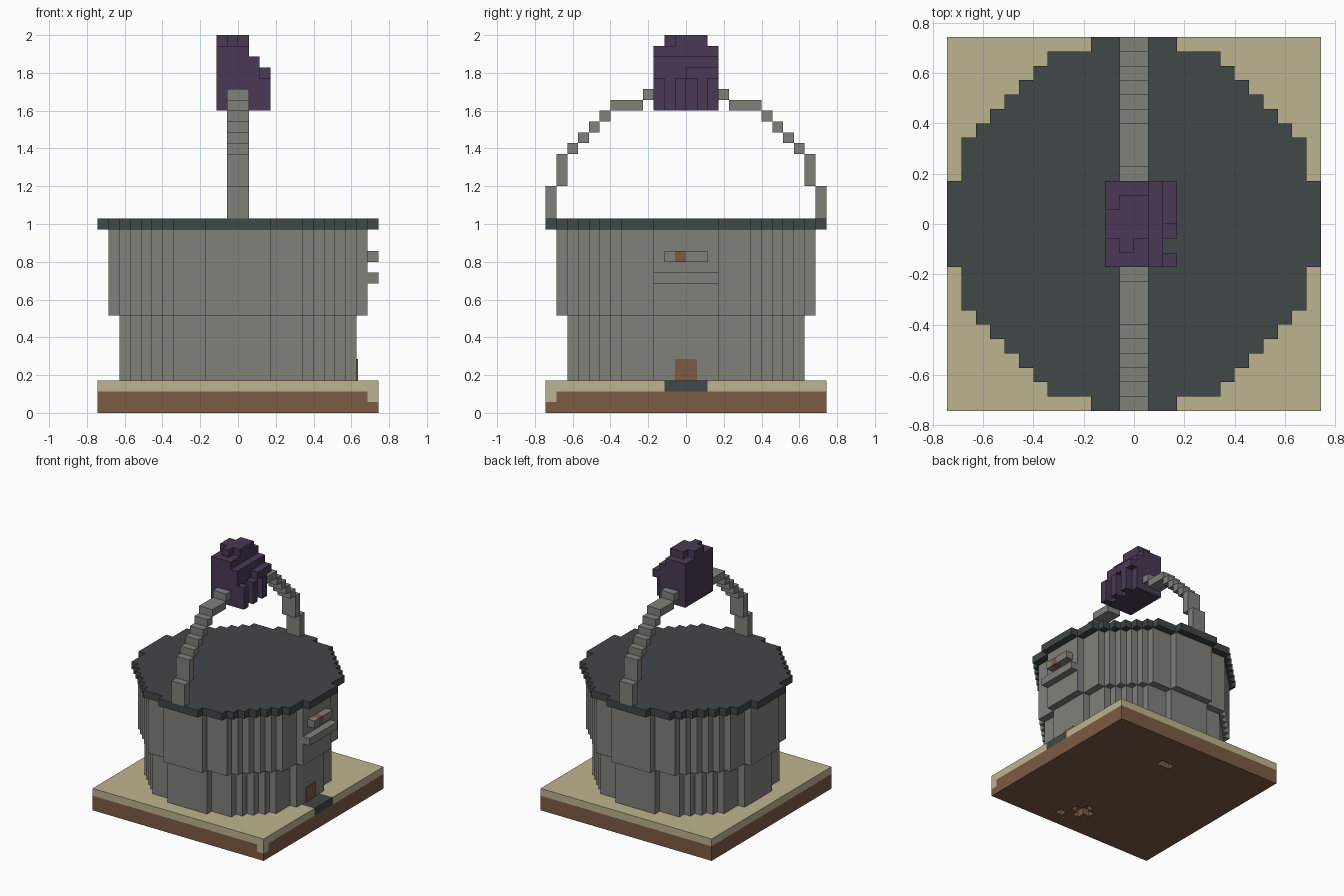
import bpy
import bmesh
from mathutils import Matrix, Vector

U = 2 / 35  # size of one block

cube = bpy.data.objects.get("Cube")
if cube:
    bpy.data.objects.remove(cube, do_unlink=True)


def material(name, hex_code):
    srgb = [int(hex_code[i:i + 2], 16) / 255 for i in (0, 2, 4)]
    rgb = [c / 12.92 if c <= 0.04045 else ((c + 0.055) / 1.055) ** 2.4 for c in srgb]
    mat = bpy.data.materials.new(name)
    mat.use_nodes = True
    mat.diffuse_color = (*rgb, 1)
    bsdf = next(n for n in mat.node_tree.nodes if n.type == "BSDF_PRINCIPLED")
    bsdf.inputs["Base Color"].default_value = (*rgb, 1)
    return mat


STONE = material("grey stone", "80817a")
SLATE = material("dark slate", "414747")
SAND = material("pale sand", "beb48f")
EARTH = material("brown earth", "7c5b44")
PURPLE = material("dark purple", "4a3a55")


def finish(name, bm, mat):
    bmesh.ops.scale(bm, vec=(U, U, U), verts=bm.verts)
    bmesh.ops.recalc_face_normals(bm, faces=bm.faces)
    mesh = bpy.data.meshes.new(name)
    bm.to_mesh(mesh)
    bm.free()
    obj = bpy.data.objects.new(name, mesh)
    bpy.context.collection.objects.link(obj)
    if mat:
        mesh.materials.append(mat)
    return obj


def blocks(name, mat, *boxes):
    """Boxes given as ((x0, x1), (y0, y1), (z0, z1)) in block units."""
    bm = bmesh.new()
    for box in boxes:
        centre = Vector([(a + b) / 2 for a, b in box])
        size = Vector([b - a for a, b in box])
        bmesh.ops.create_cube(bm, size=1, matrix=Matrix.LocRotScale(centre, None, size))
    return finish(name, bm, mat)


def stepped_disc(name, mat, r, z0, z1):
    """Round drum with a blocky stepped outline."""
    corners = [(r, 3)] + [(r - 1 - k, 6 + k) for k in range(r - 6)] + [(3, r)]
    quarter = []
    for i, (x, y) in enumerate(corners):
        quarter.append((x, y))
        if i + 1 < len(corners):
            quarter.append((corners[i + 1][0], y))
    outline = []
    for _ in range(4):
        outline += quarter
        quarter = [(-y, x) for x, y in quarter]
    bm = bmesh.new()
    face = bm.faces.new([bm.verts.new((x, y, z0)) for x, y in outline])
    top = bmesh.ops.extrude_face_region(bm, geom=[face])["geom"]
    bmesh.ops.translate(bm, vec=(0, 0, z1 - z0),
                        verts=[v for v in top if isinstance(v, bmesh.types.BMVert)])
    return finish(name, bm, mat)


def carve(obj, *boxes):
    for box in boxes:
        cutter = blocks("cutter", None, box)
        cutter.hide_render = True
        mod = obj.modifiers.new("carve", "BOOLEAN")
        mod.operation = "DIFFERENCE"
        mod.solver = "EXACT"
        mod.object = cutter
        bpy.context.view_layer.objects.active = obj
        bpy.ops.object.modifier_apply(modifier=mod.name)
        bpy.data.objects.remove(cutter, do_unlink=True)


# Ground slab: earth with small pits below, sand above
earth = blocks("earth_slab", EARTH, ((-13, 13), (-13, 13), (0, 2)))
carve(earth,
      ((12, 14), (-14, -12), (1, 3)),
      ((0, 2), (7, 8), (-1, 1)),
      ((0, 3), (-9, -8), (-1, 1)),
      ((1, 2), (-10, -7), (-1, 1)),
      ((3, 4), (-11, -10), (-1, 1)))
sand = blocks("sand_layer", SAND, ((-13, 13), (-13, 13), (2, 3)))
carve(sand, ((11, 14), (-2, 2), (1, 4)))
blocks("sand_corner", SAND, ((12, 13), (-13, -12), (1, 2)))
blocks("doorstep", SLATE, ((11, 13), (-2, 2), (2, 3)))

# Round building
stepped_disc("lower_wall", STONE, 11, 3, 9)
stepped_disc("upper_wall", STONE, 12, 9, 17)
stepped_disc("flat_roof", SLATE, 13, 17, 18)
blocks("door", EARTH, ((11, 11.1), (-1, 1), (3, 5)))

# Ledges above the door
blocks("wide_ledge", STONE, ((12, 13), (-3, 3), (12, 13)))
blocks("narrow_ledge", STONE, ((12, 13), (-2, -1), (14, 15)), ((12, 13), (0, 2), (14, 15)))
blocks("ledge_inlay", EARTH, ((12, 13), (-1, 0), (14, 15)))

# Stepped arch over the roof: (inner y, outer y, bottom, top)
steps = [(12, 13, 18, 21), (11, 12, 21, 24), (4, 7, 28, 29), (3, 4, 29, 30)]
steps += [(10 - k, 11 - k, 24 + k, 25 + k) for k in range(4)]
arch = []
for inner, outer, low, high in steps:
    arch.append(((-1, 1), (inner, outer), (low, high)))
    arch.append(((-1, 1), (-outer, -inner), (low, high)))
blocks("arch", STONE, *arch)

# Carved head hanging at the top of the arch
blocks("head", PURPLE,
       ((-2, 1), (-3, 3), (28, 34)),
       ((1, 2), (-3, 3), (28, 33)))
blocks("head_crown", PURPLE,
       ((-2, -1), (-1, 1), (34, 35)),
       ((-1, 0), (-2, 2), (34, 35)),
       ((0, 1), (-1, 2), (34, 35)))
blocks("head_brow", PURPLE, ((2, 3), (0, 3), (31, 32)))
blocks("face_tendrils", PURPLE,
       *[((2, 3), (y, y + 1), (28, 31)) for y in (-3, -1, 1)])
